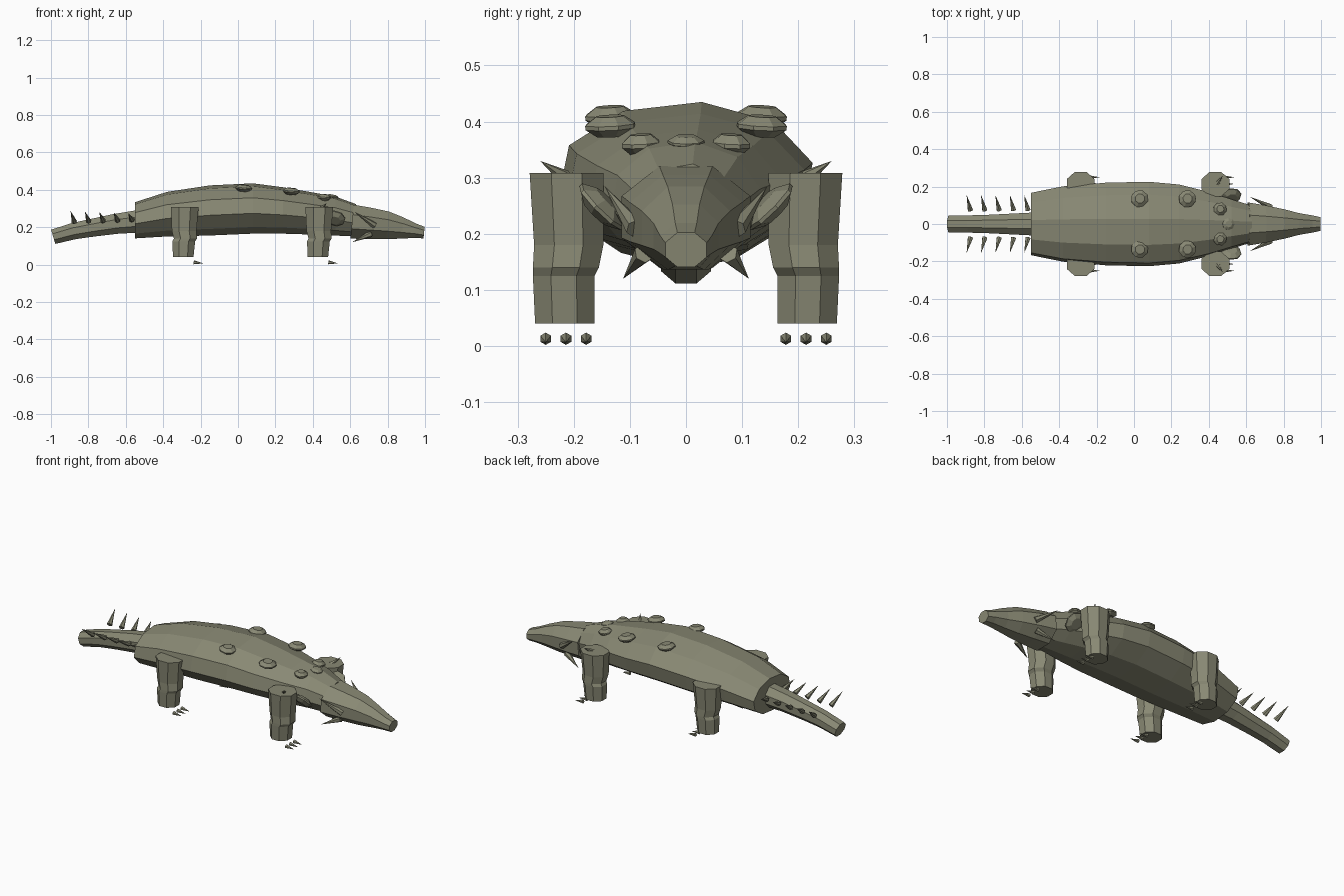
import bpy, bmesh, math
from mathutils import Vector

cube = bpy.data.objects.get("Cube")
if cube:
    bpy.data.objects.remove(cube, do_unlink=True)

hide = bpy.data.materials.new("olive_hide")
hide.use_nodes = True
colour = (0.25, 0.25, 0.175, 1)
hide.diffuse_color = colour
hide.node_tree.nodes["Principled BSDF"].inputs["Base Color"].default_value = colour


def finish(name, bm):
    bmesh.ops.recalc_face_normals(bm, faces=bm.faces)
    mesh = bpy.data.meshes.new(name)
    bm.to_mesh(mesh)
    bm.free()
    mesh.materials.append(hide)
    obj = bpy.data.objects.new(name, mesh)
    bpy.context.collection.objects.link(obj)
    return obj


def loft(name, rings):
    """Skin a list of equal-length point loops and cap both ends."""
    bm = bmesh.new()
    loops = [[bm.verts.new(p) for p in ring] for ring in rings]
    n = len(loops[0])
    for a, b in zip(loops, loops[1:]):
        for i in range(n):
            j = (i + 1) % n
            bm.faces.new((a[i], a[j], b[j], b[i]))
    bm.faces.new(loops[0])
    bm.faces.new(loops[-1])
    return finish(name, bm)


def trunk(name, stations, sides, turn, lean=0):
    """Loft along x; stations hold x, half width, bottom, top."""
    rings = []
    for x, half, low, high in stations:
        mid, tall = (low + high) / 2, (high - low) / 2
        ring = []
        for i in range(sides):
            a = math.radians(turn) + math.tau * i / sides
            dz = tall * math.sin(a)
            ring.append((x - lean * dz, half * math.cos(a), mid + dz))
        rings.append(ring)
    return loft(name, rings)


def spike(name, base, tip, radius, sides=6):
    base, tip = Vector(base), Vector(tip)
    axis = tip - base
    bm = bmesh.new()
    bmesh.ops.create_cone(bm, cap_ends=True, segments=sides, radius1=radius,
                          radius2=0, depth=axis.length)
    bm.transform(axis.to_track_quat('Z', 'Y').to_matrix().to_4x4())
    bmesh.ops.translate(bm, verts=bm.verts, vec=(base + tip) / 2)
    return finish(name, bm)


def nodule(name, centre, radius, height, normal):
    """Flattened, bevelled octagonal armour stud."""
    rot = Vector(normal).to_track_quat('Z', 'Y')
    rings = []
    for scale, h in ((0.55, -0.5), (1, -0.1), (1, 0.1), (0.55, 0.5)):
        rings.append([Vector(centre) + rot @ Vector((
            radius * scale * math.cos(math.tau * i / 8),
            radius * scale * math.sin(math.tau * i / 8), h * height))
            for i in range(8)])
    return loft(name, rings)


# Body, head and tail
trunk("body", [(-0.55, 0.17, 0.14, 0.335), (-0.38, 0.205, 0.15, 0.39),
               (-0.15, 0.225, 0.155, 0.425), (0.08, 0.23, 0.165, 0.436),
               (0.24, 0.215, 0.165, 0.415), (0.4, 0.175, 0.16, 0.387),
               (0.52, 0.135, 0.155, 0.365), (0.63, 0.1, 0.15, 0.325)], 10, 83)
trunk("head", [(0.61, 0.124, 0.132, 0.328), (0.7, 0.108, 0.13, 0.312),
               (0.8, 0.085, 0.13, 0.29), (0.88, 0.063, 0.135, 0.257),
               (0.95, 0.05, 0.14, 0.222), (0.995, 0.04, 0.138, 0.205)],
      8, 22.5, -0.1)
trunk("tail", [(-0.988, 0.048, 0.108, 0.19), (-0.88, 0.05, 0.133, 0.225),
               (-0.78, 0.053, 0.147, 0.247), (-0.65, 0.06, 0.162, 0.275),
               (-0.5, 0.068, 0.168, 0.3)], 8, 22.5, 0.3)

# Armour along the middle of the back
nodule("neck_nodule", (0.505, 0, 0.364), 0.033, 0.022, (0.2, 0, 1))

for side, label in ((1, "left"), (-1, "right")):
    # Back armour
    for i, (x, y, z, r) in enumerate(((0.03, 0.135, 0.409, 0.047),
                                      (0.285, 0.135, 0.392, 0.047),
                                      (0.46, 0.08, 0.359, 0.036))):
        nodule(f"{label}_back_nodule_{i + 1}", (x, side * y, z), r, 0.036,
               (0.1, side * 0.05, 1))
    nodule(f"{label}_shoulder_nodule", (0.52, side * 0.15, 0.248), 0.055, 0.035,
           (0.15, -side * 0.7, 0.7))

    # Legs with a bent joint, and three claws each
    for pair, cx in (("front", 0.435), ("rear", -0.285)):
        rings = []
        for z, dx, y, rx, ry in ((0.308, 0, 0.213, 0.076, 0.067),
                                 (0.18, -0.003, 0.209, 0.067, 0.063),
                                 (0.14, 0.004, 0.214, 0.063, 0.06),
                                 (0.125, -0.005, 0.218, 0.062, 0.056),
                                 (0.04, -0.008, 0.216, 0.056, 0.054)):
            angles = [math.tau * (i + 0.5) / 8 for i in range(8)]
            rings.append([(cx + dx + 1.06 * rx * math.cos(a),
                           side * (y + 1.06 * ry * math.sin(a)), z)
                          for a in angles])
        loft(f"{label}_{pair}_leg", rings)
        for i, y in enumerate((0.178, 0.214, 0.25)):
            spike(f"{label}_{pair}_claw_{i + 1}", (cx + 0.048, side * y, 0.013),
                  (cx + 0.1, side * y, 0.007), 0.011)

    # Shoulder spike and swept-back cheek horns
    spike(f"{label}_shoulder_spike", (0.445, side * 0.215, 0.3),
          (0.475, side * 0.26, 0.33), 0.014)
    spike(f"{label}_upper_horn", (0.73, side * 0.09, 0.21),
          (0.62, side * 0.145, 0.285), 0.018)
    spike(f"{label}_lower_horn", (0.71, side * 0.075, 0.165),
          (0.61, side * 0.112, 0.12), 0.018)

    # Row of tail spikes
    for i in range(5):
        x = -0.875 + 0.077 * i
        spike(f"{label}_tail_spike_{i + 1}", (x, side * 0.075, 0.228 + 0.003 * i),
              (x - 0.02, side * 0.155, 0.287 - 0.003 * i), 0.015)
